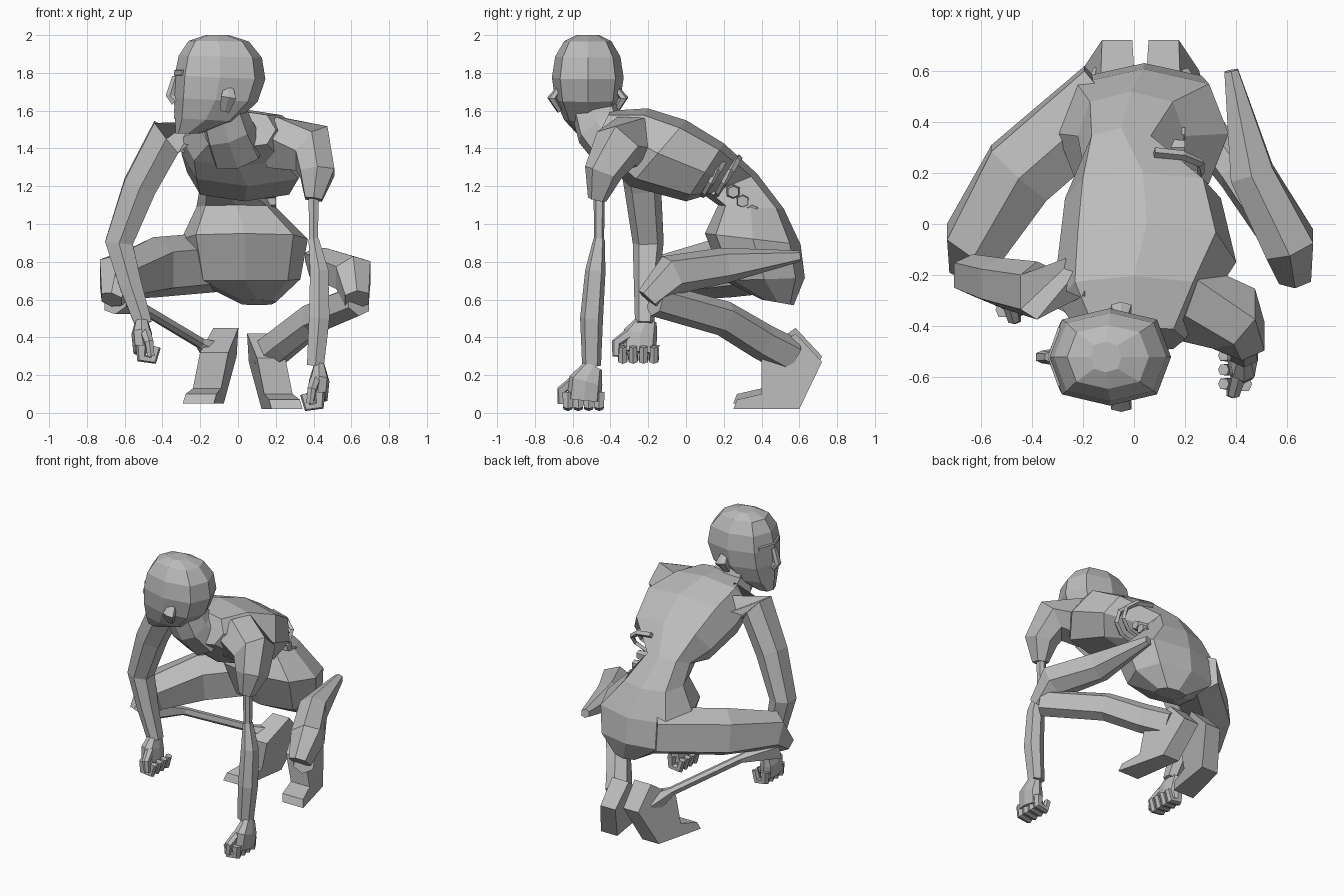
import bpy, bmesh, math
from mathutils import Vector
from mathutils.geometry import interpolate_bezier

default_cube = bpy.data.objects.get("Cube")
if default_cube:
    bpy.data.objects.remove(default_cube, do_unlink=True)

skin = bpy.data.materials.new("grey skin")
skin.use_nodes = True
skin.diffuse_color = (0.5, 0.5, 0.5, 1)
skin.node_tree.nodes["Principled BSDF"].inputs["Base Color"].default_value = skin.diffuse_color

X_AXIS, Y_AXIS = Vector((1, 0, 0)), Vector((0, 1, 0))


def loft(name, rings):
    """Skin a list of equal-length point rings and cap both ends."""
    bm = bmesh.new()
    loops = [[bm.verts.new(point) for point in points] for points in rings]
    for lower, upper in zip(loops, loops[1:]):
        for i in range(len(lower)):
            bm.faces.new((lower[i - 1], lower[i], upper[i], upper[i - 1]))
    bm.faces.new(reversed(loops[0]))
    bm.faces.new(loops[-1])
    bmesh.ops.recalc_face_normals(bm, faces=bm.faces)
    mesh = bpy.data.meshes.new(name)
    bm.to_mesh(mesh)
    bm.free()
    mesh.materials.append(skin)
    bpy.context.collection.objects.link(bpy.data.objects.new(name, mesh))


def ring(center, across, up, sides):
    """Polygonal ellipse with slightly boxy corners."""
    def boxy(value):
        return math.copysign(abs(value) ** 0.75, value)
    angles = [math.tau * i / sides for i in range(sides)]
    return [center + across * boxy(math.cos(angle)) + up * boxy(math.sin(angle)) for angle in angles]


def limb(name, path, start, end, swell=0, flat=1, sides=6, depth_axis=X_AXIS):
    """Tapered tube through joints, swelling in the middle; flat scales its depth."""
    points = [Vector(joint) for joint in path]
    last = len(points) - 1
    rings = []
    for i, point in enumerate(points):
        tangent = (points[min(i + 1, last)] - points[max(i - 1, 0)]).normalized()
        side = tangent.cross(depth_axis).normalized()
        depth = side.cross(tangent)
        radius = start + (end - start) * i / last + swell * math.sin(math.pi * i / last)
        rings.append(ring(point, side * radius, depth * radius * flat, sides))
    loft(name, rings)


def curve(knot_a, handle_a, handle_b, knot_b, count):
    """Points of an outline seen from the side, given as (depth, height)."""
    controls = [Vector((0, *pair)) for pair in (knot_a, handle_a, handle_b, knot_b)]
    return interpolate_bezier(*controls, count)


# Torso: a back curve and a hollow belly line, wasted at the left flank
belly_line = [(.4, .6), (.2, .7), (.1, .95), (.17, 1.1), (.1, 1.15), (0, 1.12), (-.3, 1.2), (-.4, 1.3), (-.5, 1.4)]
right_side = [0, .25, .3, .22, .2, .27, .3, .3, .2]
left_side = [.2, .33, .37, .2, .1, .34, .4, .3, .2]
back_line = curve((.57, .57), (.85, .9), (.1, 1.75), (-.4, 1.6), len(belly_line))
torso_rings = []
for back, belly_pair, right, left in zip(back_line, belly_line, right_side, left_side):
    belly = Vector((0, *belly_pair))
    center = (back + belly) / 2 + X_AXIS * (left - right) / 2
    torso_rings.append(ring(center, X_AXIS * (left + right) / 2, (back - belly) / 2, 8))
loft("torso", torso_rings)

# Head, turned to its right: the face and the nape are two curves along x
HEAD_Y = -.52
face_line = curve((-.33, 1.48), (-.33, 1.6), (-.4, 2), (-.17, 2), 7)
nape_line = curve((-.2, 1.48), (.27, 1.55), (.2, 2), (-.05, 2), 7)
head_rings = []
for i, (face, nape) in enumerate(zip(face_line, nape_line)):
    middle = (face + nape) / 2
    half_width = .06 + .13 * math.sin(math.pi * i / 6)
    center = Vector((middle.y, HEAD_Y, middle.z))
    slope = Vector((nape.y - face.y, 0, nape.z - face.z)) / 2
    head_rings.append(ring(center, slope, Y_AXIS * half_width, 8))
loft("head", head_rings)
limb("neck", [(-.1, -.5, 1.65), (-.05, -.45, 1.5), (0, -.35, 1.4)], .12, .15, sides=8)
limb("nose", [(-.33, HEAD_Y, 1.78), (-.36, HEAD_Y, 1.68), (-.33, HEAD_Y, 1.65)], .02, .03)


def face_ridge(name, height, reach):
    """Thin bar wrapped around the front of the face."""
    path = [(-.32 + abs(side) * .04, HEAD_Y + side * reach, height) for side in (-1, 0, 1)]
    limb(name, path, .02, .02)


face_ridge("brow", 1.8, .11)
face_ridge("upper_lip", 1.6, .05)
face_ridge("lower_lip", 1.57, .05)
for name, outward in (("right_ear", 1), ("left_ear", -1)):
    base, tip = HEAD_Y + outward * .15, HEAD_Y + outward * .19
    limb(name, [(-.07, base, 1.6), (-.05, tip, 1.67), (-.05, base, 1.72)], .015, .015, swell=.01, flat=1.8)

# Right arm is whole, the left upper arm is bare bone
limb("right_arm", [(-.2, -.25, 1.45), (-.38, -.26, 1.46), (-.52, -.23, 1.2), (-.63, -.2, .9), (-.57, -.21, .68),
                   (-.5, -.22, .47)], .13, .05)
limb("left_shoulder", [(.2, -.3, 1.43), (.39, -.37, 1.4), (.42, -.44, 1.27), (.4, -.47, 1.13)], .15, .05, swell=.02)
limb("left_upper_arm_bone", [(.4, -.46, 1.2), (.4, -.46, .8)], .03, .025)
limb("left_forearm", [(.4, -.46, .92), (.43, -.48, .75), (.43, -.5, .5), (.41, -.5, .25)], .03, .05, swell=.02)


def hand(side, wrist, inward):
    """Half-closed hand; the row of fingers runs along y and curls inward."""
    def at(reach, along, drop):
        return wrist + Vector((reach * inward, along, -drop))
    limb(side + "_palm", [at(0, 0, 0), at(0, -.04, .08), at(.01, -.05, .18)], .05, .09, .02, .6, 8)
    for finger in range(4):
        along = .03 - .055 * finger
        path = [at(0, along, .14), at(0, along, .21), at(.06, along, .22), at(.08, along, .15)]
        limb(f"{side}_finger_{finger + 1}", path, .032, .022, depth_axis=Y_AXIS)
    limb(side + "_thumb", [at(.02, -.1, .08), at(.04, -.17, .13), at(.05, -.17, .2)], .03, .02)


hand("left", Vector((.43, -.49, .25)), -1)
hand("right", Vector((-.51, -.2, .5)), 1)

# Legs: the right shin and the left hip are wasted thin
limb("right_thigh", [(-.1, .5, .8), (-.45, .2, .77), (-.63, -.08, .72), (-.67, -.17, .6)], .16, .06, swell=.04)
limb("right_shin_bone", [(-.65, -.1, .6), (-.5, .1, .55), (-.2, .45, .37), (-.1, .55, .3)], .08, .08, swell=-.06)
limb("left_thigh", [(.38, .6, .83), (.46, .2, .78), (.61, -.08, .73), (.63, -.2, .6)], .03, .07, swell=.06)
limb("left_shin", [(.64, -.16, .6), (.4, .2, .5), (.25, .4, .38), (.15, .55, .3)], .09, .1, flat=.8)


def foot(name, heel_x, splay, lift):
    """Side outline of a raised heel; the sole and toes splay outward."""
    outline = [(.4, .27), (.58, .4), (.72, .25), (.6, 0), (.25, 0), (.27, .05), (.4, .08)]
    edges = []
    for side in (-1, 1):
        edge = []
        for y, z in outline:
            forward = .7 - y
            center = heel_x + splay * (forward + .3 - z)
            edge.append((center + side * (.06 + forward * .05), y, z + lift))
        edges.append(edge)
    loft(name, edges)


foot("left_foot", .11, .2, .02)
foot("right_foot", -.06, -.2, .05)

# Bared ribs and lower spine on the open left flank
for i in range(3):
    arc = []
    for step in range(6):
        angle = math.pi * step / 5
        swing = math.cos(angle)
        arc.append((.08 + .19 * math.sin(angle), .08 + .07 * i + swing * .06, 1.25 + swing * .1))
    limb(f"rib_{i + 1}", arc, .02, .015, sides=4, depth_axis=Y_AXIS)
    spine_y, spine_z = .35 - .05 * i, 1.07 + .05 * i
    limb(f"vertebra_{i + 1}", [(.1, spine_y, spine_z), (.2, spine_y, spine_z)], .04, .03, depth_axis=Y_AXIS)
